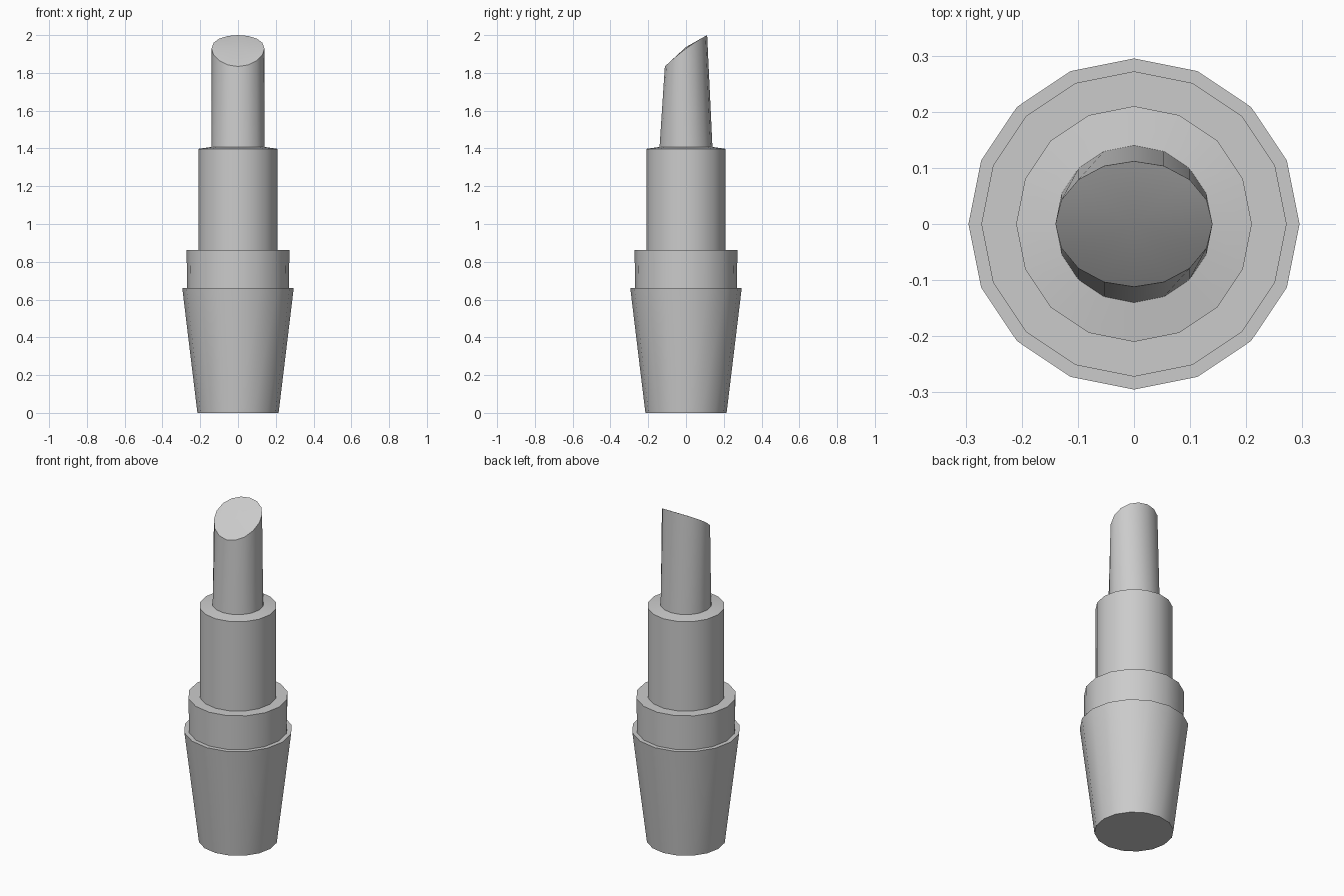
import bpy, bmesh, math

if "Cube" in bpy.data.objects:
    bpy.data.objects.remove(bpy.data.objects["Cube"])

SIDES = 16


def ring(bm, rx, ry, height):
    """Ring of vertices; height is a function of the front-to-back factor (-1..1)."""
    verts = []
    for i in range(SIDES):
        a = 2 * math.pi * i / SIDES
        t = math.sin(a)
        verts.append(bm.verts.new((rx * math.cos(a), ry * t, height(t))))
    return verts


def tube_part(name, rings, bottom=None, top=None):
    """Skin consecutive rings and close the ends with fans to a centre height."""
    bm = bmesh.new()
    loops = [ring(bm, *r) for r in rings]
    for lo, hi in zip(loops, loops[1:]):
        for i in range(SIDES):
            j = (i + 1) % SIDES
            bm.faces.new((lo[i], lo[j], hi[j], hi[i]))
    for loop, z in ((loops[0], bottom), (loops[-1], top)):
        if z is None:
            continue
        centre = bm.verts.new((0, 0, z))
        for i in range(SIDES):
            bm.faces.new((loop[i], loop[(i + 1) % SIDES], centre))
    bmesh.ops.recalc_face_normals(bm, faces=bm.faces[:])
    mesh = bpy.data.meshes.new(name)
    bm.to_mesh(mesh)
    bm.free()
    obj = bpy.data.objects.new(name, mesh)
    bpy.context.collection.objects.link(obj)
    bpy.ops.object.select_all(action='DESELECT')
    obj.select_set(True)
    bpy.context.view_layer.objects.active = obj
    bpy.ops.object.shade_smooth_by_angle(angle=math.radians(30))
    return obj


def flat(r, z):
    return (r, r, lambda t: z)


# Tapered base, collar and inner sleeve with stepped shoulders, open under the bullet
tube_part("tapered_case", [
    flat(0.215, 0), flat(0.295, 0.66), flat(0.27, 0.66),
    flat(0.272, 0.863), flat(0.21, 0.863),
    flat(0.21, 1.398), flat(0.14, 1.408)], bottom=0)

# Bullet narrowing front to back, with a slanted, slightly domed tip
tube_part("slanted_bullet", [
    flat(0.14, 1.408),
    (0.14, 0.112, lambda t: 1.917 + 0.083 * t + 0.012 * (1 - t * t))], top=1.937)
